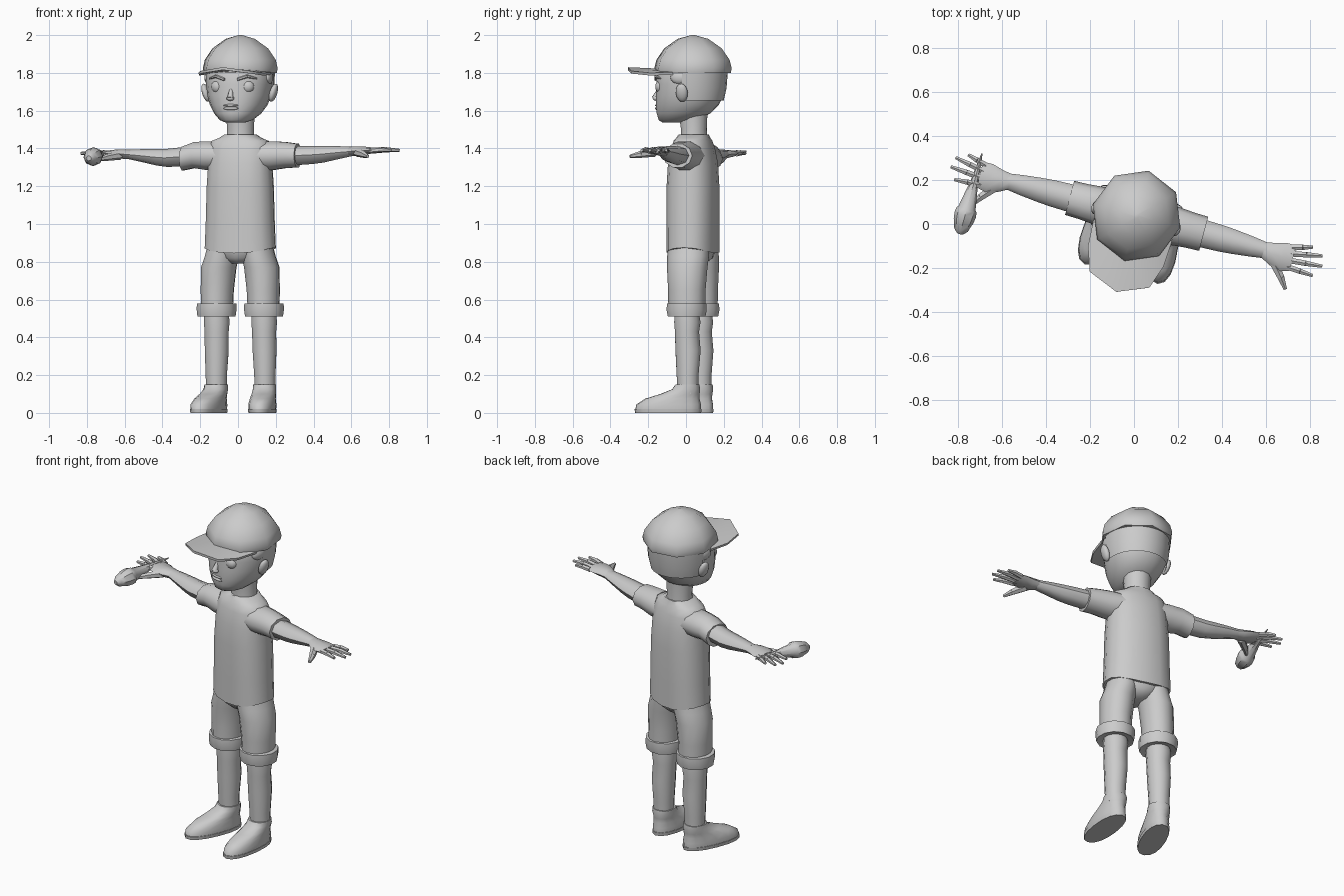
import bpy, bmesh, math
from mathutils import Matrix, Vector

if "Cube" in bpy.data.objects:
    bpy.data.objects.remove(bpy.data.objects["Cube"])

grey = bpy.data.materials.new("plain grey")
grey.diffuse_color = (0.6, 0.6, 0.6, 1)
grey.use_nodes = True
grey.node_tree.nodes["Principled BSDF"].inputs["Base Color"].default_value = grey.diffuse_color
# the whole figure is turned slightly to its right
TURN = Matrix.Translation((0.012, 0.037, 0)) @ Matrix.Rotation(math.radians(-15), 4, 'Z')


def finish(name, bm, angle=50, turn=True):
    if turn:
        bm.transform(TURN)
    bmesh.ops.recalc_face_normals(bm, faces=bm.faces)
    me = bpy.data.meshes.new(name)
    bm.to_mesh(me)
    bm.free()
    me.materials.append(grey)
    me.shade_smooth()
    me.set_sharp_from_angle(angle=math.radians(angle))
    ob = bpy.data.objects.new(name, me)
    bpy.context.collection.objects.link(ob)
    return ob


def loft(bm, rings, n=12, axis='Z', power=1.0, bend=None):
    """Rings are (centre x, y, z, half size 1, half size 2), bridged and capped."""
    prev = None
    for i, (cx, cy, cz, a, b) in enumerate(rings):
        ring = []
        for k in range(n):
            t = 2 * math.pi * k / n
            c, s = math.cos(t), math.sin(t)
            u = a * math.copysign(abs(c) ** power, c)
            v = b * math.copysign(abs(s) ** power, s)
            p = Vector((cx + u, cy + v, cz)) if axis == 'Z' else Vector((cx, cy + u, cz + v))
            if bend:
                p = bend(i, t, p)
            ring.append(bm.verts.new(p))
        if prev:
            for k in range(n):
                bm.faces.new((prev[k], prev[(k + 1) % n], ring[(k + 1) % n], ring[k]))
        else:
            bm.faces.new(ring[::-1])
        prev = ring
    bm.faces.new(prev)


def tube(name, rings, angle=50, **kw):
    bm = bmesh.new()
    loft(bm, rings, **kw)
    return finish(name, bm, angle)


def stick(bm, p, q, r1, r2, n=6):
    """Tapered finger from p to q."""
    p, q = Vector(p), Vector(q)
    d = q - p
    m = Matrix.Translation((p + q) / 2) @ d.to_track_quat('Z', 'Y').to_matrix().to_4x4()
    bmesh.ops.create_cone(bm, cap_ends=True, segments=n, radius1=r1, radius2=r2, depth=d.length, matrix=m)


def ball(name, pos, size, tilt=0, u=14, v=8):
    bm = bmesh.new()
    m = Matrix.Translation(pos) @ Matrix.Rotation(tilt, 4, 'Y') @ Matrix.Diagonal((*size, 1))
    bmesh.ops.create_uvsphere(bm, u_segments=u, v_segments=v, radius=1, matrix=m)
    return finish(name, bm, 60)


# shirt: hem rises at the sides
def hem(i, t, p):
    if i == 0:
        p.z += 0.03 * math.cos(t) ** 2
    return p

tube("shirt", [(0, 0, .845, .192, .132), (0, 0, 1.0, .186, .132), (0, 0, 1.2, .18, .132),
               (0, 0, 1.32, .172, .125), (0, 0, 1.40, .17, .108), (0, 0, 1.44, .155, .094),
               (0, .002, 1.455, .115, .086), (0, .004, 1.475, .082, .078)],
     n=16, power=.85, bend=hem)
tube("neck", [(0, .005, 1.42, .08, .075), (0, .005, 1.5, .073, .07), (0, 0, 1.6, .08, .08)], n=12)

# head: rows of height, half width, front, back
HEAD = [(1.537, .05, -.165, -.04), (1.55, .085, -.185, .02), (1.585, .122, -.194, .09),
        (1.63, .15, -.198, .135), (1.68, .167, -.197, .16), (1.74, .176, -.194, .172),
        (1.80, .178, -.19, .178), (1.88, .15, -.15, .15)]
tube("head", [(0, (f + b) / 2, z, w, (b - f) / 2) for z, w, f, b in HEAD], n=20, power=.93)

# hair: shell around the back of the head with a straight lower edge
bm = bmesh.new()
rows = [(1.655, .168, .163), (1.72, .181, .178), (1.80, .186, .184)]
grid = []
for z, w, b in rows:
    lo = [bm.verts.new((w * math.cos(t), -.01 + (b + .01) * math.sin(t), z))
          for t in [math.pi * k / 14 for k in range(15)]]
    grid.append(lo)
for r in range(2):
    for k in range(14):
        bm.faces.new((grid[r][k], grid[r][k + 1], grid[r + 1][k + 1], grid[r + 1][k]))
bmesh.ops.solidify(bm, geom=bm.faces[:], thickness=.012)
finish("hair", bm)

# face
bm = bmesh.new()
stick(bm, (0, -.186, 1.715), (0, -.208, 1.665), .008, .018, 8)
finish("nose", bm)
ball("nose_tip", (0, -.203, 1.665), (.021, .017, .013))
for z, r in ((1.628, .007), (1.612, .009)):
    ball("lip", (0, -.192, z), (.042, .012, r))
for s, side in ((1, "left"), (-1, "right")):
    ball(side + "_eye", (s * .08, -.152, 1.727), (.038, .032, .036))
    ball(side + "_ear", (s * .185, -.012, 1.695), (.02, .033, .05), s * .3)
    ball(side + "_sideburn", (s * .165, -.03, 1.775), (.02, .05, .035))
    bm = bmesh.new()
    stick(bm, (s * .035, -.194, 1.765), (s * .085, -.18, 1.782), .008, .009)
    stick(bm, (s * .085, -.18, 1.782), (s * .13, -.143, 1.77), .009, .004)
    finish(side + "_eyebrow", bm)

# cap: eight-sided dome with a folded brim
tube("cap_dome", [(0, 0, 1.80, .200, .207), (0, 0, 1.825, .205, .212), (0, 0, 1.87, .194, .2),
                  (0, 0, 1.93, .152, .157), (0, 0, 1.98, .08, .084), (0, 0, 2.0, .01, .01)], n=8, angle=60)
bm = bmesh.new()
back = [(-.185, -.06, 1.803), (-.13, -.13, 1.812), (0, -.17, 1.822), (.13, -.13, 1.812), (.185, -.06, 1.803)]
front = [(-.178, -.19, 1.80), (-.14, -.30, 1.81), (0, -.357, 1.83), (.14, -.30, 1.81), (.178, -.19, 1.80)]
vb, vf = ([bm.verts.new(p) for p in row] for row in (back, front))
for k in range(4):
    bm.faces.new((vb[k], vf[k], vf[k + 1], vb[k + 1]))
bmesh.ops.recalc_face_normals(bm, faces=bm.faces)
bmesh.ops.solidify(bm, geom=bm.faces[:], thickness=.014)
finish("cap_brim", bm)

for s, side in ((1, "left"), (-1, "right")):
    dz = .008 * s - .008
    # sleeve and arm
    tube(side + "_sleeve", [(s * .10, 0, 1.36, .095, .075), (s * .18, 0, 1.362, .088, .08),
                            (s * .25, 0, 1.365, .082, .072), (s * .315, 0, 1.362 + dz, .08, .066)],
         n=10, axis='X')
    tube(side + "_arm", [(s * .26, 0, 1.36, .065, .052), (s * .40, 0, 1.366 + dz, .06, .048),
                         (s * .46, 0, 1.37 + dz, .055, .044), (s * .54, 0, 1.378 + dz, .046, .034),
                         (s * .61, 0, 1.384 + dz, .036, .025)], n=8, axis='X')
    # hand with four fingers and a thumb
    bm = bmesh.new()
    loft(bm, [(s * .595, 0, 1.384 + dz, .036, .025), (s * .64, -.008, 1.386 + dz, .052, .025),
              (s * .69, -.008, 1.388 + dz, .066, .021), (s * .735, -.003, 1.39 + dz, .06, .014)],
         n=8, axis='X')
    for y0, x1, y1 in ((.044, .81, .07), (.015, .862, .043), (-.016, .873, -.003), (-.047, .842, -.055)):
        mid = (s * (.72 + x1) / 2, (y0 + y1) / 2, 1.393 + dz)
        stick(bm, (s * .72, y0, 1.388 + dz), mid, .015, .014)
        stick(bm, mid, (s * x1, y1, 1.39 + dz), .014, .008)
    stick(bm, (s * .65, -.035, 1.38 + dz), (s * .705, -.10, 1.368 + dz), .024, .018)
    stick(bm, (s * .705, -.10, 1.368 + dz), (s * .738, -.147, 1.358 + dz), .018, .009)
    finish(side + "_hand", bm)

    # trouser leg, rolled cuff and shin
    tube(side + "_trouser_leg", [(s * .128, 0, .53, .084, .098), (s * .126, 0, .65, .088, .1),
                                 (s * .118, 0, .77, .094, .108), (s * .10, 0, .83, .09, .112),
                                 (s * .085, 0, .92, .08, .11)], n=14)
    tube(side + "_cuff", [(s * .13, 0, .515, .088, .092), (s * .13, 0, .51, .104, .103),
                          (s * .13, 0, .545, .109, .11), (s * .13, 0, .578, .108, .108),
                          (s * .13, 0, .58, .088, .098)], n=12)
    tube(side + "_shin", [(s * .133, .008, .10, .056, .056), (s * .133, .006, .2, .058, .06),
                          (s * .131, .008, .33, .065, .069), (s * .13, .002, .43, .066, .066),
                          (s * .13, .004, .48, .07, .072), (s * .13, 0, .54, .066, .066)], n=12)

    # shoe: sections from heel to toe, splayed outward, on a thin sole
    spin = Matrix.Translation((s * .133, 0, 0)) @ Matrix.Rotation(s * math.radians(8), 4, 'Z')
    bm = bmesh.new()
    loft(bm, [(0, -.098, .018, .07, .175), (0, -.095, .045, .071, .172), (0, -.075, .075, .066, .145),
              (0, -.035, .10, .064, .105), (0, -.002, .125, .062, .075), (0, .005, .15, .061, .064)],
         n=16, power=.9)
    bm.transform(spin)
    finish(side + "_shoe", bm)
    bm = bmesh.new()
    loft(bm, [(0, -.098, 0, .07, .176), (0, -.098, .02, .073, .179)], n=16, power=.9)
    bm.transform(spin)
    finish(side + "_sole", bm)

# seat of the trousers
tube("trouser_seat", [(0, 0, .79, .05, .07), (0, 0, .82, .11, .105), (0, 0, .87, .17, .118),
                      (0, 0, .93, .17, .118)], n=16)

# club-shaped object held in the right hand, pointed at the grip
tip, end = Vector((-.69, .32, 1.385)), Vector((-.79, -.045, 1.348))
d = end - tip
bm = bmesh.new()
loft(bm, [(0, 0, h * d.length, r, r) for h, r in
          ((0, .003), (.35, .018), (.68, .04), (.70, .047), (.76, .05), (.84, .046), (.87, .041),
           (.95, .032), (1, .014))], n=8)
bm.transform(Matrix.Translation(tip) @ d.to_track_quat('Z', 'Y').to_matrix().to_4x4())
finish("held_club", bm, 40, turn=False)
